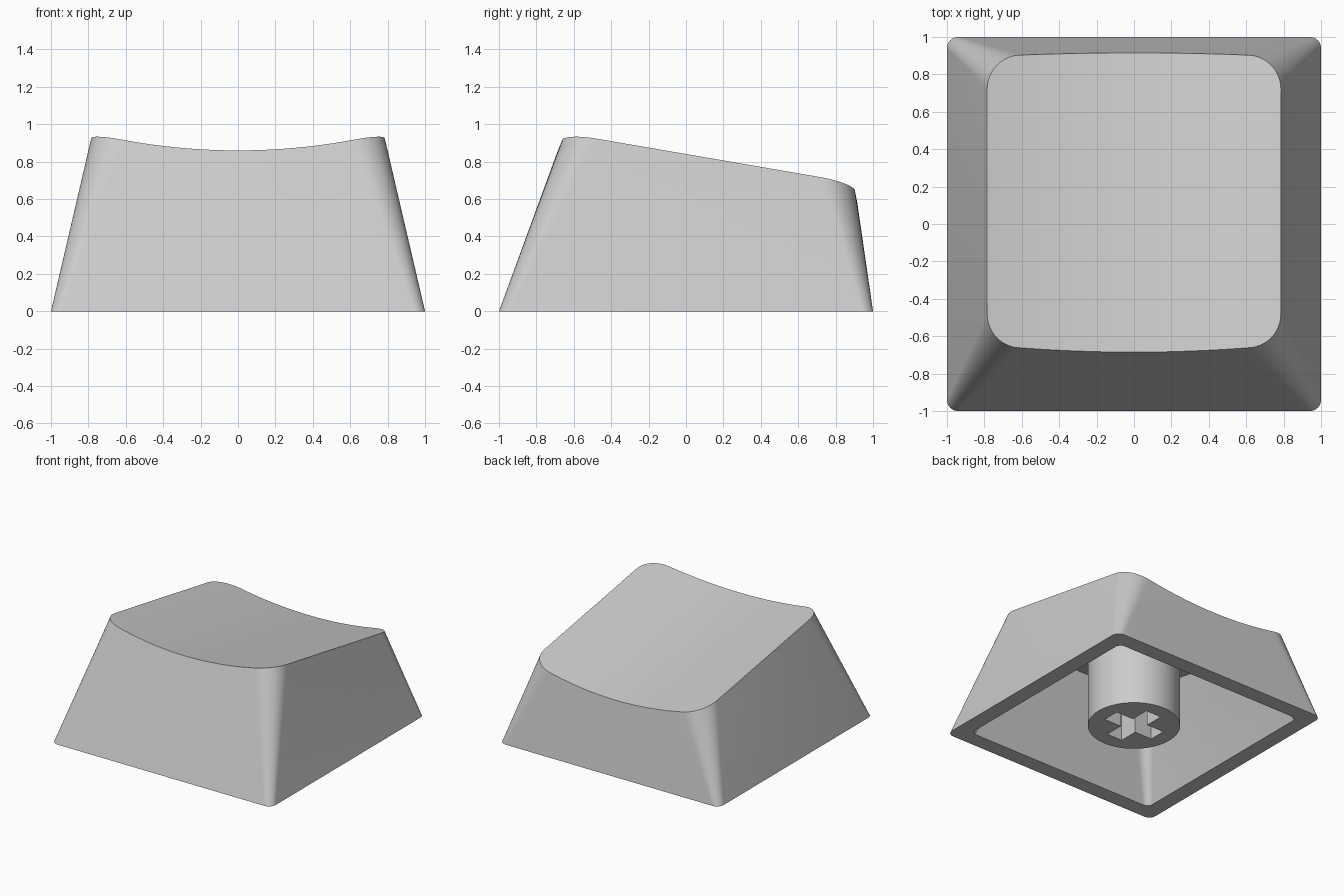
import bpy, bmesh
from math import sin, cos, pi, radians

cube = bpy.data.objects.get("Cube")
if cube:
    bpy.data.objects.remove(cube, do_unlink=True)

plastic = bpy.data.materials.new("grey_plastic")
plastic.use_nodes = True
grey = (0.6, 0.6, 0.6, 1)
plastic.diffuse_color = grey
plastic.node_tree.nodes["Principled BSDF"].inputs["Base Color"].default_value = grey

CORNER, EDGE, LEVELS = 12, 24, 6


def dish(x, y):
    """Height of the tilted, scooped top."""
    return 0.742 - 0.172 * y + 0.16 * x * x


def outline(half, front, back, r, bow=(0, 0), height=lambda x, y: 0):
    """Rounded rectangle: front half left to right, then back half returning."""
    side = []
    for i in range(CORNER + 1):
        a = pi / 2 * i / CORNER
        side.append((-half + r - r * cos(a), r - r * sin(a)))
    run = half - r
    middle = [(-run + 2 * run * i / EDGE, 0) for i in range(1, EDGE)]
    profile = side + middle + [(-x, d) for x, d in reversed(side)]
    pts = []
    for x, d in profile:
        y = front + d - bow[0] * max(0, 1 - (x / run) ** 2)
        pts.append((x, y, height(x, y)))
    for x, d in reversed(profile):
        y = back - d + bow[1] * max(0, 1 - (x / run) ** 2)
        pts.append((x, y, height(x, y)))
    return pts


def loft(bm, low, high):
    """Rings of vertices from one outline to another, joined by quads."""
    rings = []
    for k in range(LEVELS + 1):
        t = k / LEVELS
        rings.append([bm.verts.new([a + (b - a) * t for a, b in zip(p, q)])
                      for p, q in zip(low, high)])
    for a, b in zip(rings, rings[1:]):
        bridge(bm, a, b)
    return rings[0], rings[-1]


def bridge(bm, a, b):
    n = len(a)
    for i in range(n):
        j = (i + 1) % n
        bm.faces.new((a[i], a[j], b[j], b[i]))


def cap(bm, ring):
    """Close a ring with strips running from front to back."""
    n = len(ring)
    for i in range(n // 2 - 1):
        bm.faces.new((ring[i], ring[i + 1], ring[n - 2 - i], ring[n - 1 - i]))


def finish(obj):
    bpy.ops.object.select_all(action='DESELECT')
    obj.select_set(True)
    bpy.context.view_layer.objects.active = obj
    if obj.type == 'CURVE':
        bpy.ops.object.convert(target='MESH')
    obj.data.materials.clear()
    obj.data.materials.append(plastic)
    bpy.ops.object.shade_smooth_by_angle(angle=radians(30))


# Hollow shell: outer walls, scooped top, rim, inner walls and ceiling
bm = bmesh.new()
outer_low, outer_high = loft(
    bm, outline(1, -1, 1, 0.06),
    outline(0.785, -0.662, 0.903, 0.18, (0.023, 0.012), dish))
inner_low, inner_high = loft(
    bm, outline(0.87, -0.87, 0.87, 0.05),
    outline(0.62, -0.62, 0.75, 0.12, (0.015, 0.01),
            lambda x, y: dish(x, y) - 0.1))
cap(bm, outer_high)
cap(bm, inner_high)
bridge(bm, inner_low, outer_low)
bmesh.ops.recalc_face_normals(bm, faces=bm.faces)
mesh = bpy.data.meshes.new("shell")
bm.to_mesh(mesh)
bm.free()
shell = bpy.data.objects.new("shell", mesh)
bpy.context.collection.objects.link(shell)
finish(shell)

# Round stem with a cross-shaped socket, extruded from a flat outline
RADIUS, ARM, SLOT, TOP = 0.348, 0.228, 0.07, 0.65
circle = [(RADIUS * cos(2 * pi * i / 64), RADIUS * sin(2 * pi * i / 64))
          for i in range(64)]
cross = []
for c, s in ((1, 0), (0, 1), (-1, 0), (0, -1)):
    for u, v in ((ARM, -SLOT), (ARM, SLOT), (SLOT, SLOT)):
        cross.append((u * c - v * s, u * s + v * c))
curve = bpy.data.curves.new("stem", 'CURVE')
curve.dimensions = '2D'
curve.fill_mode = 'BOTH'
curve.extrude = TOP / 2
for pts in (circle, cross):
    spline = curve.splines.new('POLY')
    spline.points.add(len(pts) - 1)
    for p, (x, y) in zip(spline.points, pts):
        p.co = (x, y, 0, 1)
    spline.use_cyclic_u = True
stem = bpy.data.objects.new("stem", curve)
stem.location.z = TOP / 2
bpy.context.collection.objects.link(stem)
finish(stem)
